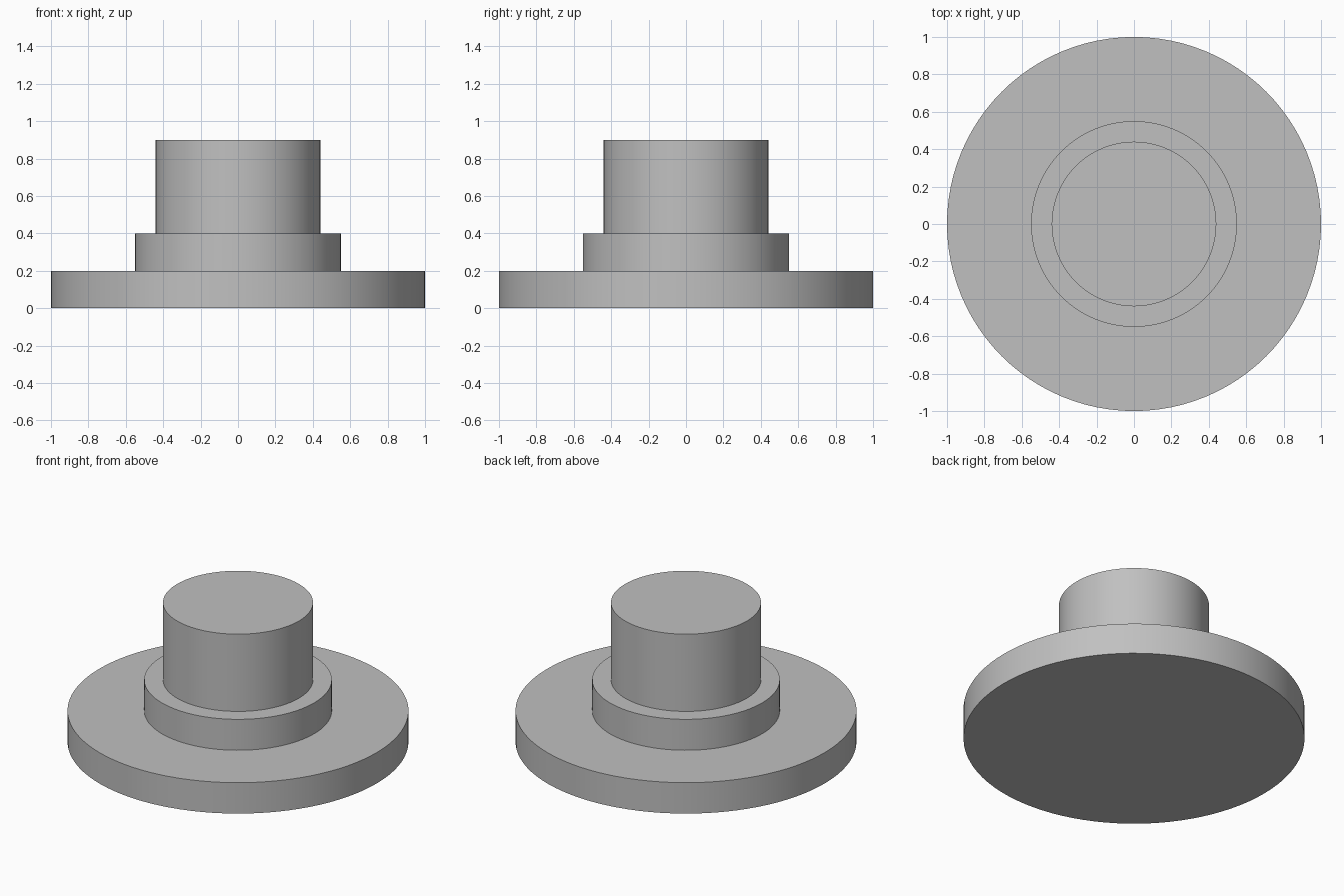
import bpy, bmesh
from math import tau, radians
from mathutils import Matrix

SEGMENTS = 96

cube = bpy.data.objects.get("Cube")
if cube:
    bpy.data.objects.remove(cube, do_unlink=True)

# Plain grey finish
grey = bpy.data.materials.new("plain_grey")
grey.use_nodes = True
colour = (0.53, 0.53, 0.53, 1)
grey.diffuse_color = colour
grey.node_tree.nodes["Principled BSDF"].inputs["Base Color"].default_value = colour

# Stepped half-section: base disc, collar, then boss, as (radius, height)
profile = [(1, 0), (1, 0.2), (0.55, 0.2), (0.55, 0.4), (0.44, 0.4), (0.44, 0.9)]

# Turn the half-section around the z axis and cap both ends
bm = bmesh.new()
verts = [bm.verts.new((r, 0, z)) for r, z in profile]
edges = [bm.edges.new(pair) for pair in zip(verts, verts[1:])]
bmesh.ops.spin(bm, geom=verts + edges, cent=(0, 0, 0), axis=(0, 0, 1),
               angle=tau, steps=SEGMENTS, use_merge=True)
bmesh.ops.remove_doubles(bm, verts=bm.verts, dist=0.0001)
bmesh.ops.holes_fill(bm, edges=[e for e in bm.edges if e.is_boundary], sides=0)
bmesh.ops.recalc_face_normals(bm, faces=bm.faces)

mesh = bpy.data.meshes.new("stepped_flange")
bm.to_mesh(mesh)
bm.free()
mesh.materials.append(grey)
flange = bpy.data.objects.new("stepped_flange", mesh)
bpy.context.collection.objects.link(flange)

# Smooth walls with crisp rims
bpy.ops.object.select_all(action="DESELECT")
flange.select_set(True)
bpy.context.view_layer.objects.active = flange
bpy.ops.object.shade_smooth_by_angle(angle=radians(30))
